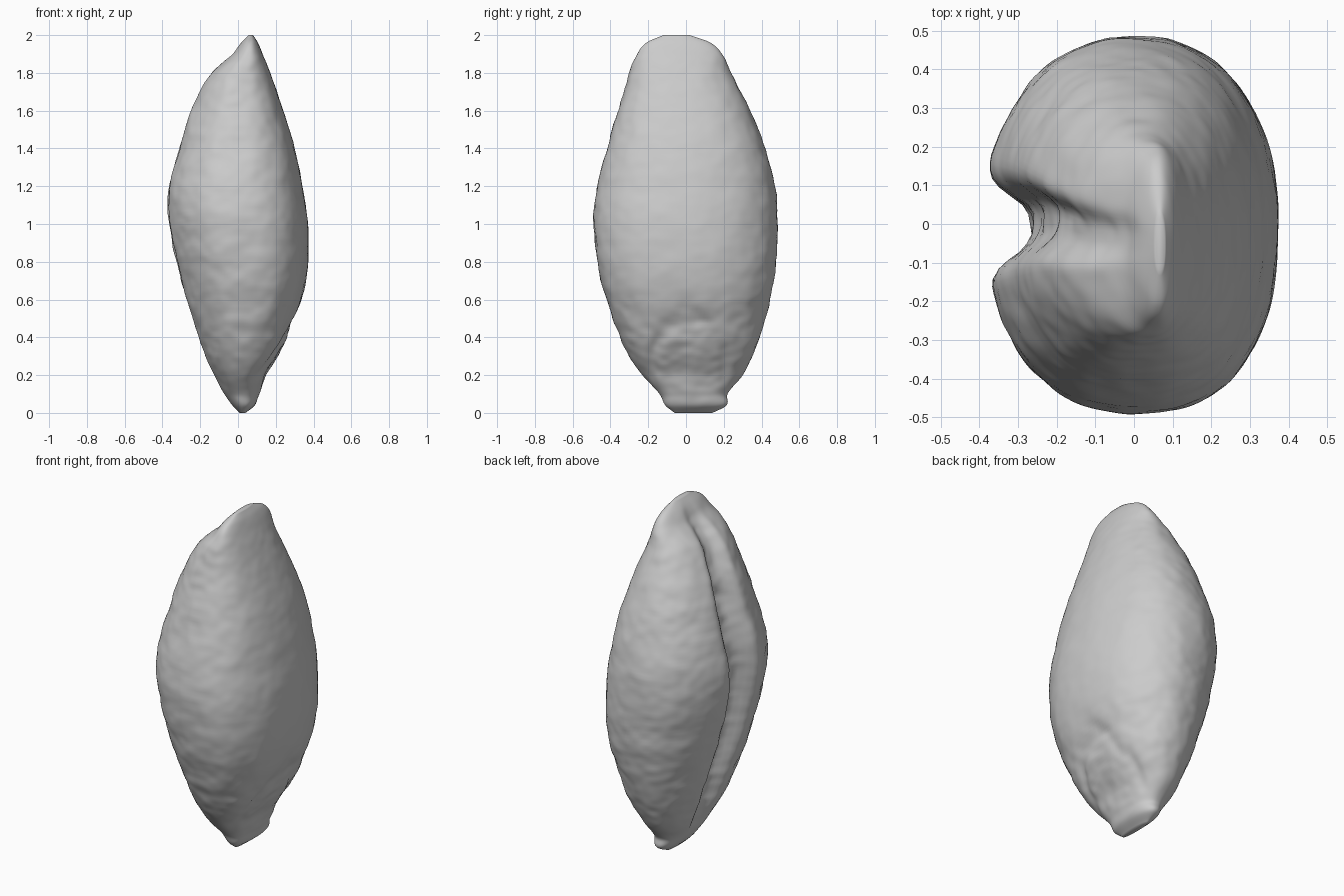
import bpy, bmesh, math
from mathutils import Vector, noise

if "Cube" in bpy.data.objects:
    bpy.data.objects.remove(bpy.data.objects["Cube"])

SIDES, RINGS = 144, 150

# Outline of the husk: height, then x min, x max, y min, y max
OUTLINE = [
    (0, .01, .04, -.06, .14),
    (.04, -.03, .09, -.11, .215),
    (.1, -.07, .115, -.14, .22),
    (.2, -.12, .15, -.23, .3),
    (.3, -.16, .215, -.3, .35),
    (.4, -.2, .265, -.35, .39),
    (.7, -.295, .36, -.45, .465),
    (1, -.36, .37, -.49, .485),
    (1.2, -.36, .34, -.47, .47),
    (1.4, -.305, .3, -.42, .42),
    (1.6, -.24, .24, -.36, .34),
    (1.8, -.13, .17, -.3, .24),
    (1.9, -.02, .13, -.26, .19),
    (1.96, .02, .105, -.21, .13),
    (2, .055, .08, -.12, .02),
]


def slope(i, k):
    """Tangent of one outline column at row i."""
    a, b = OUTLINE[max(i - 1, 0)], OUTLINE[min(i + 1, len(OUTLINE) - 1)]
    return (b[k] - a[k]) / (b[0] - a[0])


def outline_at(z):
    """Smooth interpolation of the outline at a height."""
    i = max(j for j in range(len(OUTLINE) - 1) if OUTLINE[j][0] <= z)
    a, b = OUTLINE[i], OUTLINE[i + 1]
    span = b[0] - a[0]
    t = (z - a[0]) / span
    ease = t * t * (3 - 2 * t)
    rise, fall = t * (1 - t) ** 2 * span, t * t * (t - 1) * span
    return [a[k] + (b[k] - a[k]) * ease + rise * slope(i, k) + fall * slope(i + 1, k)
            for k in range(1, 5)]


def bump(v, power=2):
    return math.exp(-abs(v) ** power)


def rounded(v, power):
    return math.copysign(abs(v) ** power, v)


def husk_point(angle, z):
    x0, x1, y0, y1 = outline_at(z)
    half_x, half_y = (x1 - x0) / 2, (y1 - y0) / 2
    c, s = math.cos(angle), math.sin(angle)
    # The front shoulder of the back is squarer than the rest
    power = .82 if c > 0 and s < 0 else .92
    c, s = rounded(c, power), rounded(s, power)
    x = (x0 + x1) / 2 + half_x * c
    y = (y0 + y1) / 2 + half_y * s
    body = max(0, min(1, z / .3, (2 - z) / .15))
    rough = 1

    # Lengthwise crease between the two cheeks, with a broad bumpy floor
    if c < 0:
        x += .02 * body * c
        wander = .012 * math.sin(z * 5)
        valley = bump((s * half_y - wander) / (.02 + half_y * .16), 3)
        x += half_x * .34 * body * valley
        rough += valley

    # Germ scar: slightly sunken pad under an uneven arched groove
    if c > 0:
        reach = math.hypot((y - .01) / .2, (z - .2) / .3)
        uneven = 1 + noise.noise(Vector((y * 9, z * 9, 0)))
        x -= c * body * .013 * uneven * bump((reach - 1) / .17)
        x -= c * body * .008 * bump(reach / .9, 4)
        rough = 1 + bump(reach, 4) - .5 * min(1, c) * (z > .6)

    # Fine wrinkles
    wrinkle = noise.noise(Vector((x * 8, y * 8, z * 9)))
    fine = noise.noise(Vector((x * 17, y * 17, z * 22)))
    amount = body * rough * (wrinkle * .006 + fine * .0035)
    return Vector((x + c * amount, y + s * amount, z))


# Husk: stacked rings, closer together towards both ends
bm = bmesh.new()
rings = []
for r in range(RINGS + 1):
    t = r / RINGS
    z = 2 * (.4 * t + .6 * (1 - math.cos(math.pi * t)) / 2)
    rings.append([bm.verts.new(husk_point(math.tau * k / SIDES, min(z, 2)))
                  for k in range(SIDES)])
for low, high in zip(rings, rings[1:]):
    for k in range(SIDES):
        n = (k + 1) % SIDES
        bm.faces.new((low[k], low[n], high[n], high[k]))
bm.faces.new(rings[0][::-1])
bm.faces.new(rings[-1])
bmesh.ops.recalc_face_normals(bm, faces=bm.faces)

mesh = bpy.data.meshes.new("grain_kernel")
bm.to_mesh(mesh)
bm.free()
kernel = bpy.data.objects.new("grain_kernel", mesh)
bpy.context.collection.objects.link(kernel)

# Plain grey husk
husk = bpy.data.materials.new("husk_grey")
husk.use_nodes = True
colour = (.6, .6, .6, 1)
husk.diffuse_color = colour
husk.node_tree.nodes["Principled BSDF"].inputs["Base Color"].default_value = colour
mesh.materials.append(husk)

bpy.context.view_layer.objects.active = kernel
kernel.select_set(True)
bpy.ops.object.shade_smooth_by_angle(angle=math.radians(60))
